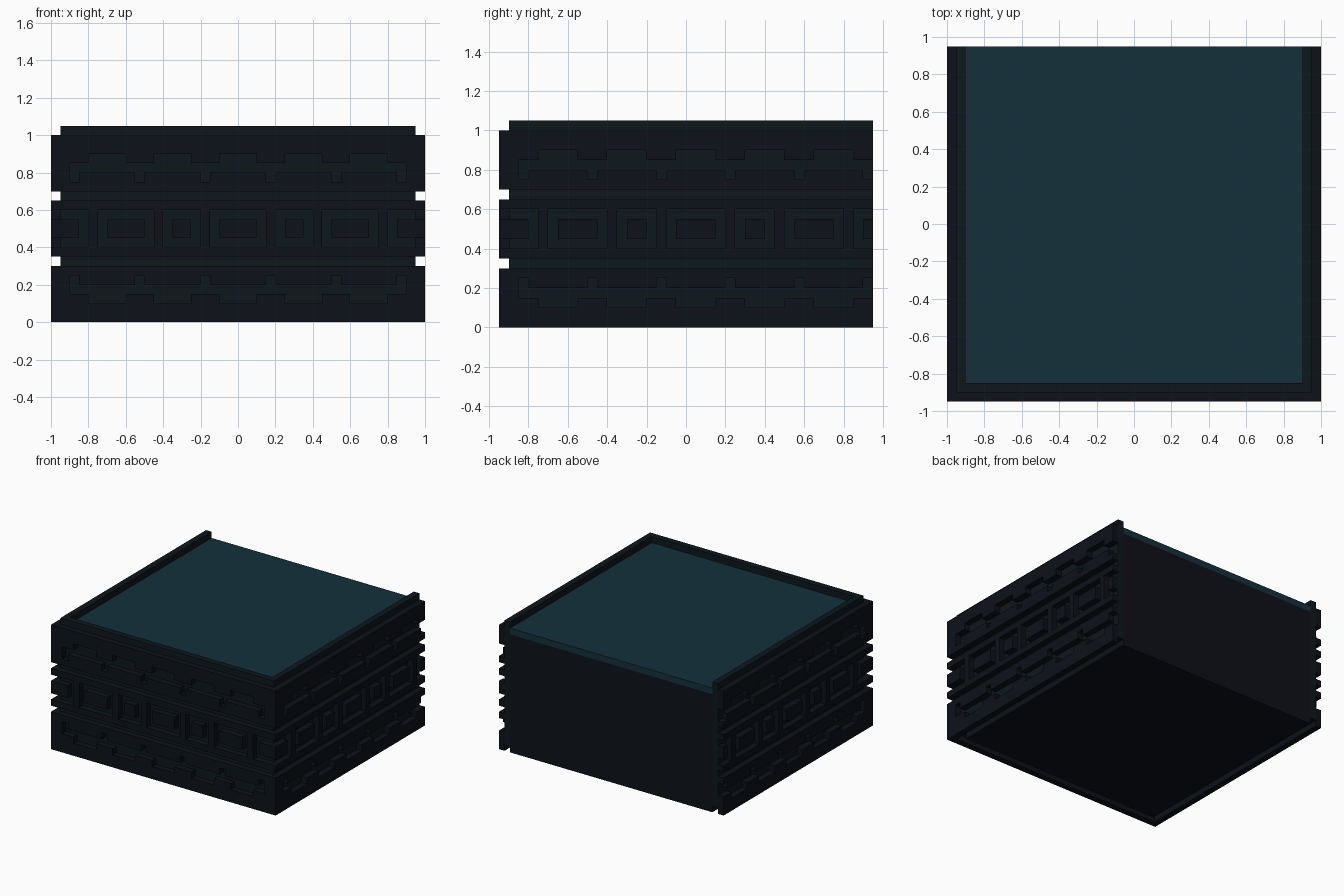
import bpy, bmesh

if "Cube" in bpy.data.objects:
    bpy.data.objects.remove(bpy.data.objects["Cube"])


def material(name, rgb):
    m = bpy.data.materials.new(name)
    m.diffuse_color = (*rgb, 1)
    m.use_nodes = True
    m.node_tree.nodes["Principled BSDF"].inputs["Base Color"].default_value = m.diffuse_color
    return m


TEAL = material("teal_top", (0.007, 0.030, 0.043))
NAVY = material("navy_panel", (0.004, 0.0055, 0.0095))
BACKING = material("dark_teal_backing", (0.004, 0.0085, 0.012))

T = 0.05  # layer thickness, also the pattern unit


def build(name, outlines, place, mat):
    """Extrude each (u, z) outline by T and join the pieces into one object."""
    bm = bmesh.new()
    for pts in outlines:
        inner = [bm.verts.new(place(u, z, 0)) for u, z in pts]
        outer = [bm.verts.new(place(u, z, T)) for u, z in pts]
        bm.faces.new(inner[::-1])
        bm.faces.new(outer)
        n = len(pts)
        for i in range(n):
            j = (i + 1) % n
            bm.faces.new((inner[i], inner[j], outer[j], outer[i]))
    bmesh.ops.recalc_face_normals(bm, faces=bm.faces)
    me = bpy.data.meshes.new(name)
    bm.to_mesh(me)
    bm.free()
    me.materials.append(mat)
    ob = bpy.data.objects.new(name, me)
    bpy.context.collection.objects.link(ob)


def box(name, lo, hi, mat):
    bpy.ops.mesh.primitive_cube_add(size=1, location=[(a + b) / 2 for a, b in zip(lo, hi)])
    ob = bpy.context.object
    ob.name = name
    ob.scale = [b - a for a, b in zip(lo, hi)]
    ob.data.materials.append(mat)


def rect(u0, u1, z0, z1):
    return [(u0, z0), (u1, z0), (u1, z1), (u0, z1)]


def crenel_band(u0, u1):
    """Upper and lower halves of a band around its meandering channel."""
    closed = u1 > 0.901
    top = [(u0, 1.0), (u0, 0.8), (-0.9, 0.8), (-0.9, 0.85)]
    for k in range(5):
        a = -0.8 + 0.35 * k
        top += [(a, 0.85), (a, 0.9), (a + 0.2, 0.9), (a + 0.2, 0.85)]
    top.append((0.9, 0.85))
    low = [(u0, 0.7), (u0, 0.8)]
    for k in range(6):
        a = -0.9 + 0.35 * k
        low += [(a, 0.8), (a, 0.75), (a + 0.05, 0.75)]
        if k < 5:
            low.append((a + 0.05, 0.8))
    if closed:
        top += [(0.9, 0.8), (u1, 0.8)]
        low += [(0.9, 0.8), (u1, 0.8)]
    return [top + [(u1, 1.0)], low + [(u1, 0.7)]]


def wall(side, u0, u1, place):
    # crenellated bands, the lower one flipped
    band = crenel_band(u0, u1)
    build(side + "_upper_band", band, place, NAVY)
    build(side + "_lower_band", [[(u, 1 - z) for u, z in p] for p in band], place, NAVY)
    # middle ladder: two rails and the bars between
    ladder = [rect(u0, u1, 0.35, 0.4), rect(u0, u1, 0.6, 0.65)]
    ladder += [rect(u, u + T, 0.4, 0.6) for u in (-0.8, -0.45, -0.2, 0.15, 0.4, 0.75)]
    build(side + "_middle_ladder", ladder, place, NAVY)
    # raised blocks inside the windows
    spans = [(u0, -0.85), (-0.7, -0.5), (-0.35, -0.25), (-0.1, 0.1),
             (0.25, 0.35), (0.5, 0.7), (0.85, u1)]
    build(side + "_window_blocks", [rect(a, b, 0.45, 0.55) for a, b in spans], place, NAVY)


# core and its top slab
box("core", (-0.9, -0.85, 0), (0.9, 0.95, 0.95), NAVY)
box("top_slab", (-0.9, -0.85, 0.95), (0.9, 0.95, 1.0), TEAL)

# backing sheet around three sides, rising as a rim
u_plan = [(-0.95, 0.95), (-0.95, -0.9), (0.95, -0.9), (0.95, 0.95),
          (0.9, 0.95), (0.9, -0.85), (-0.9, -0.85), (-0.9, 0.95)]
build("backing_rim", [u_plan], lambda x, y, d: (x, y, 0.05 + d / T), BACKING)

# decorated walls; the side pattern is shifted back by one unit
wall("front", -1.0, 1.0, lambda u, z, d: (u, -0.9 - d, z))
for name, s in (("right", 1), ("left", -1)):
    wall(name, -0.95, 0.9, lambda u, z, d, s=s: (s * (0.95 + d), u + T, z))
